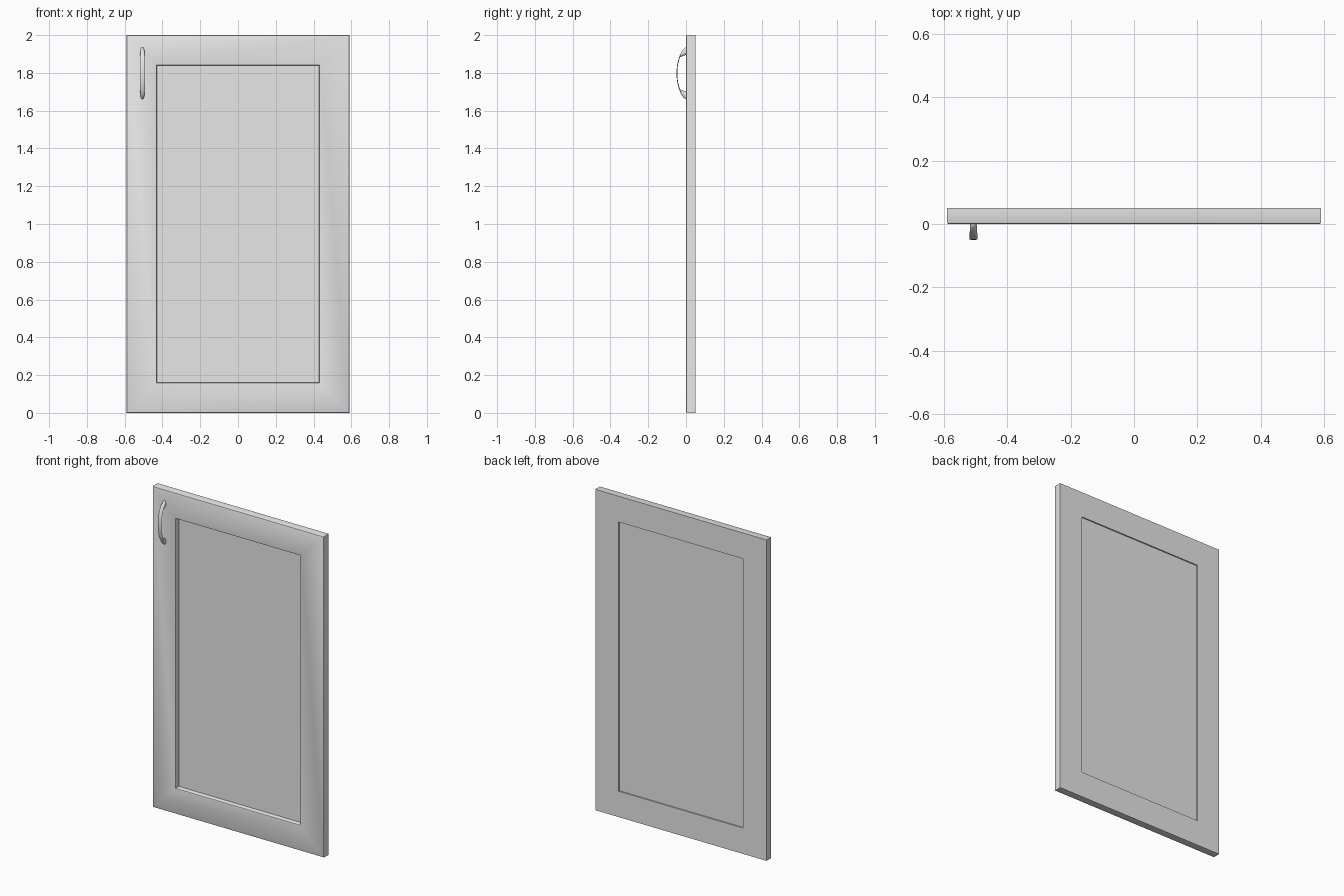
import bpy, bmesh, math

cube = bpy.data.objects.get("Cube")
if cube:
    bpy.data.objects.remove(cube, do_unlink=True)

HALF_W, HALF_H = 0.59, 1.0

grey = bpy.data.materials.new("light_grey")
grey.use_nodes = True
grey.diffuse_color = (0.8, 0.8, 0.8, 1)
grey.node_tree.nodes["Principled BSDF"].inputs["Base Color"].default_value = (0.8, 0.8, 0.8, 1)


def loft(name, rings, closed=False, smooth=30):
    """Skin a list of equal-length rings; cap the ends unless closed."""
    bm = bmesh.new()
    loops = [[bm.verts.new(p) for p in ring] for ring in rings]
    n = len(loops[0])
    pairs = list(zip(loops, loops[1:]))
    if closed:
        pairs.append((loops[-1], loops[0]))
    else:
        bm.faces.new(loops[0])
        bm.faces.new(loops[-1])
    for a, b in pairs:
        for i in range(n):
            j = (i + 1) % n
            bm.faces.new((a[i], a[j], b[j], b[i]))
    bmesh.ops.recalc_face_normals(bm, faces=bm.faces)
    mesh = bpy.data.meshes.new(name)
    bm.to_mesh(mesh)
    bm.free()
    mesh.materials.append(grey)
    obj = bpy.data.objects.new(name, mesh)
    bpy.context.collection.objects.link(obj)
    bpy.ops.object.select_all(action='DESELECT')
    obj.select_set(True)
    bpy.context.view_layer.objects.active = obj
    bpy.ops.object.shade_smooth_by_angle(angle=math.radians(smooth))
    return obj


def rectangle(inset, y):
    w, h = HALF_W - inset, HALF_H - inset
    return [(sx * w, y, 1 + sz * h) for sx, sz in ((-1, -1), (1, -1), (1, 1), (-1, 1))]


# Door frame: one moulded section carried around the rectangle
section = [(0.161, 0.05), (0, 0.05), (0, 0.006), (0.002, 0.002), (0.006, 0),
           (0.155, 0), (0.159, 0.002), (0.161, 0.006)]
loft("door_frame", [rectangle(d, y) for d, y in section], closed=True)

# Recessed centre panel, tongued into the frame
loft("centre_panel", [rectangle(0.157, 0.03), rectangle(0.157, 0.042)])


# Bow handle: thin in the middle, thickening into two feet on the frame
def handle_station(a):
    s, a = math.copysign(1, a), abs(a)
    bend, end = 0.7, math.pi / 2

    def outer(t):
        return -0.05 * max(math.cos(t), 0) ** 1.3, 0.1375 * math.sin(t)
    oy, oz = outer(a)
    iy, iz = outer(min(a, bend))
    iy, iz = iy + 0.004, iz * 0.97
    if a > bend:
        k = (a - bend) / (end - bend)
        iy, iz = iy * (1 - k), iz + (0.097 - iz) * k
    return oy, s * oz, iy, s * iz


def handle_ring(a, sides=16):
    oy, oz, iy, iz = handle_station(a)
    ring = []
    for i in range(sides):
        t = math.tau * i / sides
        k = (1 - math.cos(t)) / 2
        y, z = oy + (iy - oy) * k, oz + (iz - oz) * k
        half = 0.010 - y * 0.07
        ring.append((-0.506 + half * math.sin(t), y, 1.798 + z))
    return ring


steps = 40
loft("handle", [handle_ring(math.pi * (i / steps - 0.5)) for i in range(steps + 1)], smooth=40)
